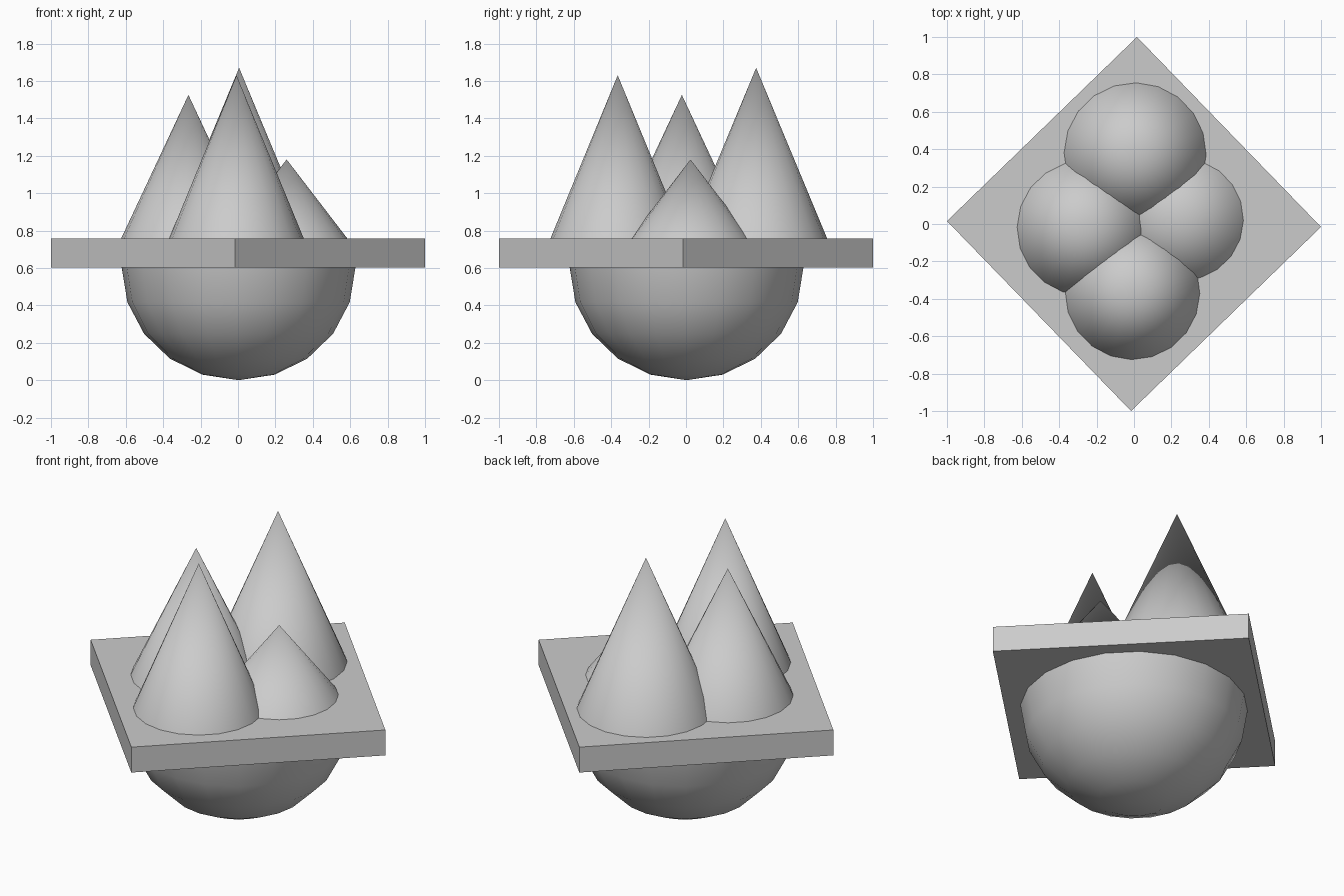
import bpy, bmesh, math
from mathutils import Matrix

if "Cube" in bpy.data.objects:
    bpy.data.objects.remove(bpy.data.objects["Cube"])

TWIST = math.radians(-0.9)
SLAB_LOW, SLAB_TOP = 0.603, 0.757
SIDES = 20


def finish(bm, name, smooth=True):
    bmesh.ops.recalc_face_normals(bm, faces=bm.faces[:])
    mesh = bpy.data.meshes.new(name)
    bm.to_mesh(mesh)
    bm.free()
    obj = bpy.data.objects.new(name, mesh)
    bpy.context.collection.objects.link(obj)
    if smooth:
        bpy.ops.object.select_all(action='DESELECT')
        obj.select_set(True)
        bpy.context.view_layer.objects.active = obj
        bpy.ops.object.shade_smooth_by_angle(angle=math.radians(35))
    return obj


def cone(name, x, y, radius, tip_z):
    height = tip_z - SLAB_TOP
    bm = bmesh.new()
    bmesh.ops.create_cone(
        bm, cap_ends=True, segments=SIDES, radius1=radius, radius2=0, depth=height,
        matrix=Matrix.Translation((x, y, SLAB_TOP + height / 2)) @ Matrix.Rotation(TWIST, 4, 'Z'))
    return finish(bm, name)


# Square slab turned corner to the front
bm = bmesh.new()
side = math.sqrt(2)
bmesh.ops.create_cube(
    bm, size=1,
    matrix=Matrix.Translation((0, 0, (SLAB_LOW + SLAB_TOP) / 2))
    @ Matrix.Rotation(math.radians(45) + TWIST, 4, 'Z')
    @ Matrix.Diagonal((side, side, SLAB_TOP - SLAB_LOW, 1)))
finish(bm, "slab", smooth=False)

# Half ball below the slab
bm = bmesh.new()
bmesh.ops.create_uvsphere(bm, u_segments=SIDES, v_segments=10, radius=1)
upper = [v for v in bm.verts if v.co.z > 0.01]
bmesh.ops.delete(bm, geom=upper, context='VERTS')
bmesh.ops.holes_fill(bm, edges=[e for e in bm.edges if e.is_boundary], sides=0)
bm.transform(Matrix.Translation((0.003, 0.003, SLAB_LOW))
             @ Matrix.Rotation(TWIST, 4, 'Z')
             @ Matrix.Diagonal((0.625, 0.625, SLAB_LOW, 1)))
finish(bm, "half_ball")

# Four overlapping cones on top
cone("back_cone", 0.006, 0.375, 0.38, 1.67)
cone("front_cone", -0.008, -0.365, 0.36, 1.63)
cone("left_cone", -0.265, -0.022, 0.36, 1.525)
cone("right_cone", 0.26, 0.024, 0.325, 1.18)
